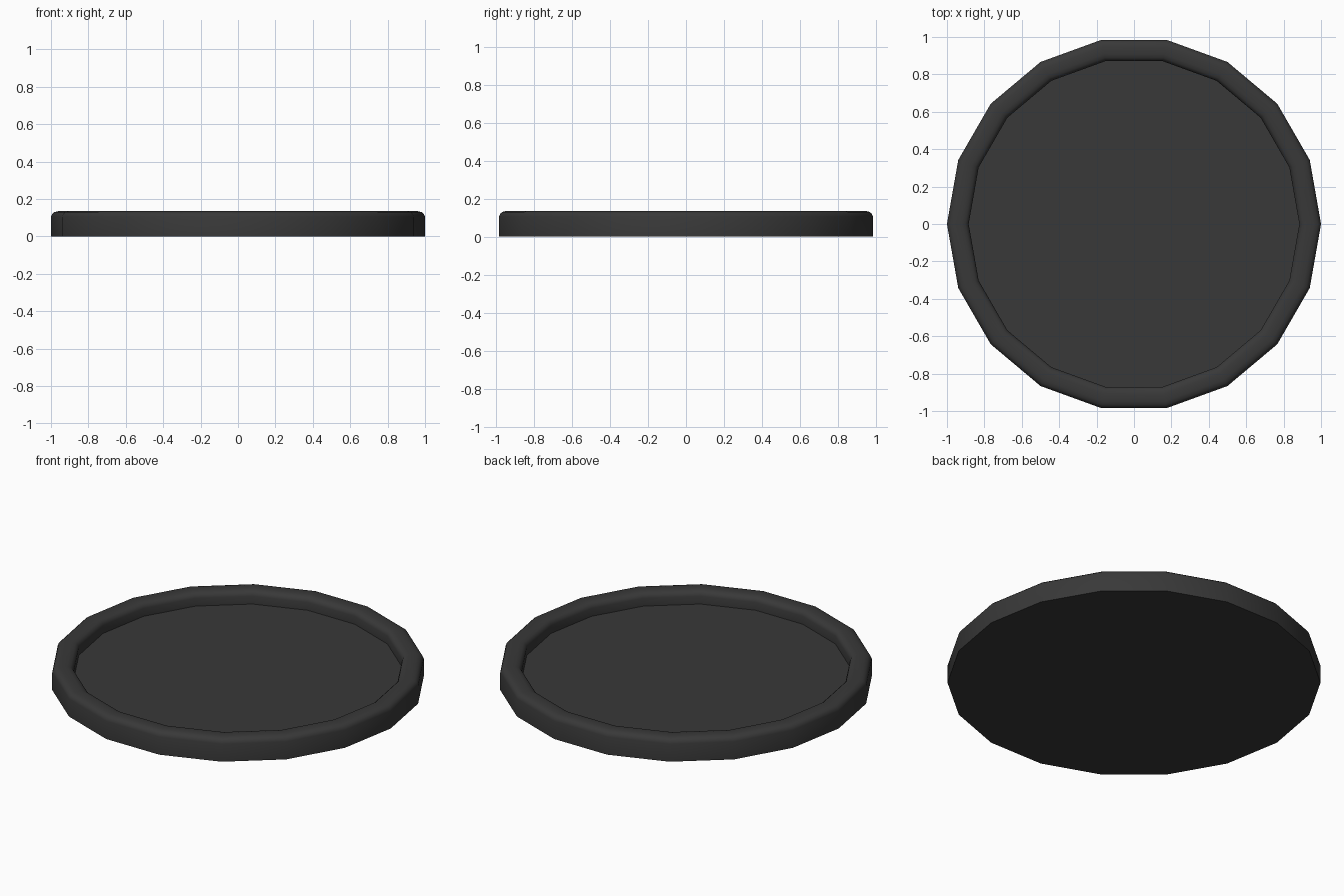
import bpy, bmesh, math

if "Cube" in bpy.data.objects:
    bpy.data.objects.remove(bpy.data.objects["Cube"])

SIDES = 18

# Half cross-section (radius, height) of the dish: base, outer wall, rounded rim, recessed floor
profile = [(1.0, 0.0), (1.0, 0.105), (0.994, 0.12), (0.982, 0.13), (0.962, 0.135),
           (0.922, 0.135), (0.902, 0.13), (0.89, 0.12), (0.884, 0.105), (0.884, 0.058)]

bm = bmesh.new()
rings = []
for r, z in profile:
    rings.append([bm.verts.new((r * math.cos(i * math.tau / SIDES),
                                r * math.sin(i * math.tau / SIDES), z))
                  for i in range(SIDES)])

# Walls and rim
for low, high in zip(rings, rings[1:]):
    for i in range(SIDES):
        j = (i + 1) % SIDES
        bm.faces.new((low[i], low[j], high[j], high[i]))

# Flat underside and recessed floor
bm.faces.new(rings[0][::-1])
bm.faces.new(rings[-1])

mesh = bpy.data.meshes.new("round_base")
bm.to_mesh(mesh)
bm.free()
base = bpy.data.objects.new("round_base", mesh)
bpy.context.collection.objects.link(base)

# Dark finish
dark = bpy.data.materials.new("dark_plastic")
dark.diffuse_color = (0.04, 0.04, 0.04, 1)
dark.use_nodes = True
dark.node_tree.nodes["Principled BSDF"].inputs["Base Color"].default_value = dark.diffuse_color
mesh.materials.append(dark)

# Smooth walls and rim, crisp floor and underside
bpy.context.view_layer.objects.active = base
base.select_set(True)
bpy.ops.object.shade_smooth_by_angle(angle=math.radians(40))
